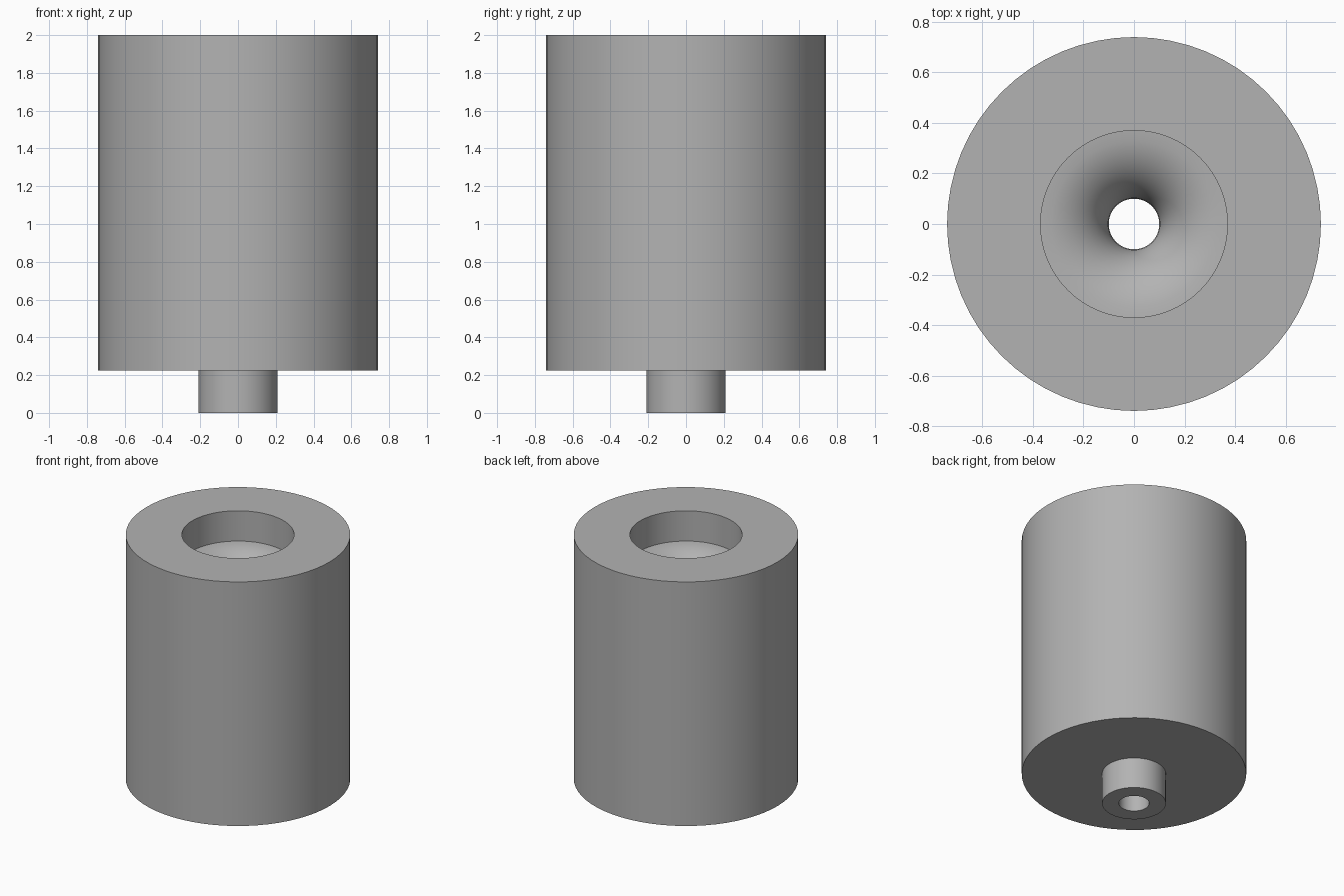
import bpy, bmesh, math

if "Cube" in bpy.data.objects:
    bpy.data.objects.remove(bpy.data.objects["Cube"], do_unlink=True)

OUTER, STEM, RECESS, BORE = 0.74, 0.21, 0.37, 0.10
TOP, SHOULDER, FLOOR = 2.0, 0.225, 1.78
SEGMENTS = 64

grey = bpy.data.materials.new("plain_grey")
grey.use_nodes = True
colour = (0.45, 0.45, 0.45, 1)
grey.diffuse_color = colour
grey.node_tree.nodes["Principled BSDF"].inputs["Base Color"].default_value = colour

# Outside of the body and stem, then up the bore
profile = [(RECESS, TOP), (OUTER, TOP), (OUTER, SHOULDER), (STEM, SHOULDER),
           (STEM, 0), (BORE, 0)]

# Rounded funnel from the bore out to the recess floor
flare = RECESS - BORE
steps = 10
for i in range(steps + 1):
    a = math.pi / 2 * i / steps
    profile.append((RECESS - flare * math.cos(a), FLOOR - flare + flare * math.sin(a)))

# Spin the closed profile about the z axis
bm = bmesh.new()
rings = []
for r, z in profile:
    ring = []
    for s in range(SEGMENTS):
        t = 2 * math.pi * s / SEGMENTS
        ring.append(bm.verts.new((r * math.cos(t), r * math.sin(t), z)))
    rings.append(ring)
for k, ring in enumerate(rings):
    below = rings[(k + 1) % len(rings)]
    for s in range(SEGMENTS):
        n = (s + 1) % SEGMENTS
        bm.faces.new((ring[s], below[s], below[n], ring[n]))
bmesh.ops.recalc_face_normals(bm, faces=bm.faces)

mesh = bpy.data.meshes.new("bored_cylinder")
bm.to_mesh(mesh)
bm.free()
mesh.materials.append(grey)
body = bpy.data.objects.new("bored_cylinder", mesh)
bpy.context.collection.objects.link(body)
bpy.context.view_layer.objects.active = body
body.select_set(True)
bpy.ops.object.shade_smooth_by_angle(angle=math.radians(30))
